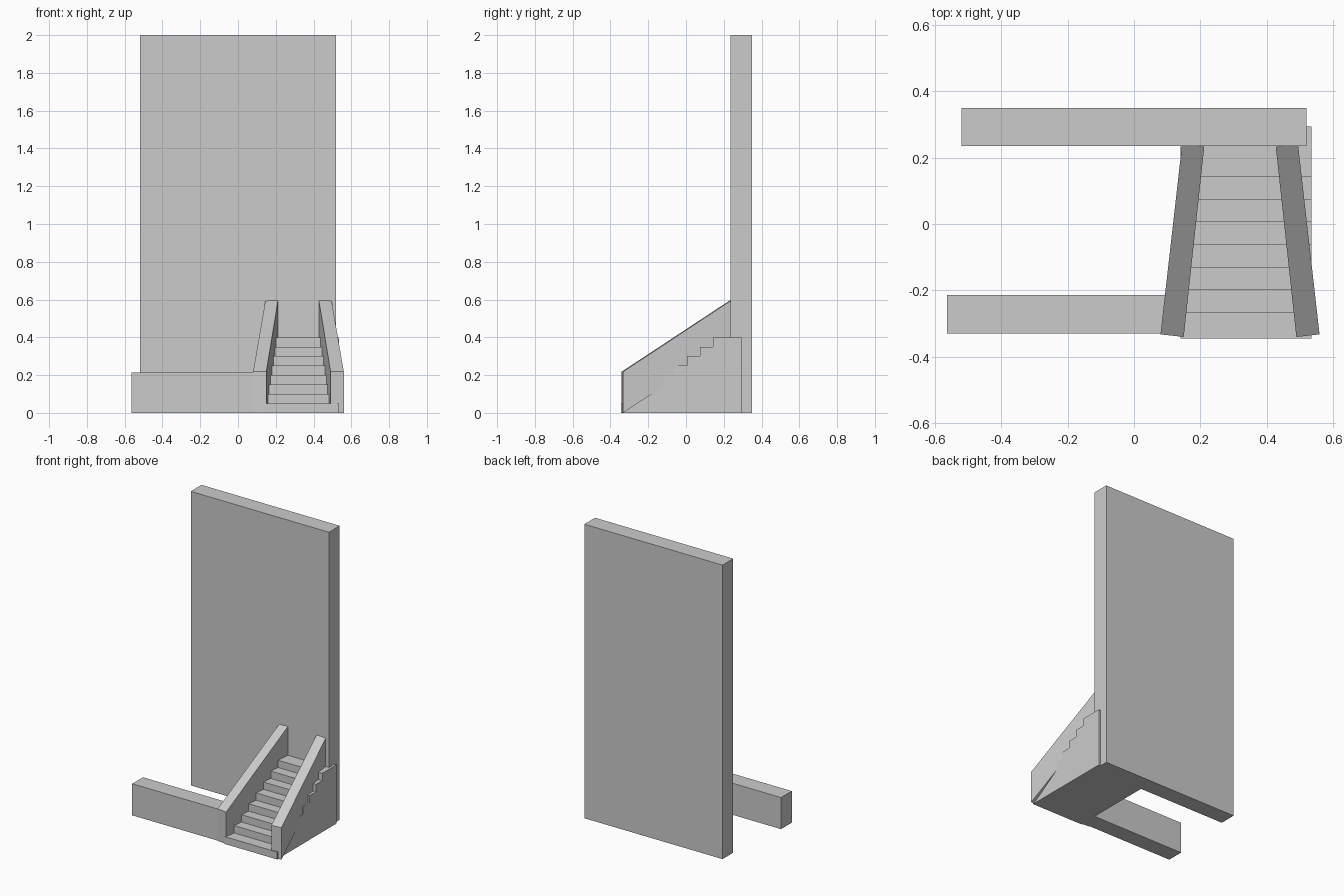
import bpy, bmesh
from mathutils import Vector

if "Cube" in bpy.data.objects:
    bpy.data.objects.remove(bpy.data.objects["Cube"])


def prism(name, base, offset):
    """Closed solid made by sweeping a planar polygon along an offset."""
    bm = bmesh.new()
    face = bm.faces.new([bm.verts.new(p) for p in base])
    ext = bmesh.ops.extrude_face_region(bm, geom=[face])
    moved = [g for g in ext["geom"] if isinstance(g, bmesh.types.BMVert)]
    bmesh.ops.translate(bm, verts=moved, vec=Vector(offset))
    bmesh.ops.recalc_face_normals(bm, faces=bm.faces)
    mesh = bpy.data.meshes.new(name)
    bm.to_mesh(mesh)
    bm.free()
    obj = bpy.data.objects.new(name, mesh)
    bpy.context.collection.objects.link(obj)
    return obj


def box(name, x0, x1, y0, y1, z1):
    base = [(x0, y0, 0), (x1, y0, 0), (x1, y1, 0), (x0, y1, 0)]
    return prism(name, base, (0, 0, z1))


# Tall back wall and low front wall
box("back_wall", -0.52, 0.52, 0.235, 0.35, 2.0)
box("low_wall", -0.565, 0.14, -0.33, -0.215, 0.215)

# Solid staircase: stepped side profile swept across its width
STEPS, RISE, RUN, FRONT = 8, 0.05, 0.0683, -0.345
profile = [(FRONT, 0)]
for i in range(STEPS):
    y = FRONT if i == 0 else -0.336 + i * RUN
    profile += [(y, i * RISE)] if i else []
    profile.append((y, (i + 1) * RISE))
profile += [(0.295, STEPS * RISE), (0.295, 0)]
prism("stairs", [(0.14, y, z) for y, z in profile], (0.395, 0, 0))

# Sloping side walls, narrowing toward the back, mirrored about the stair axis
AXIS = 0.32
for name, side in (("left_banister", -1), ("right_banister", 1)):
    foot = [(AXIS + side * 0.24, -0.333), (AXIS + side * 0.17, -0.341),
            (AXIS + side * 0.108, 0.233), (AXIS + side * 0.175, 0.24)]
    base = [(x, y, z) for (x, y), z in zip(foot, (0, 0, 0.378, 0.378))]
    prism(name, base, (0, 0, 0.218))
